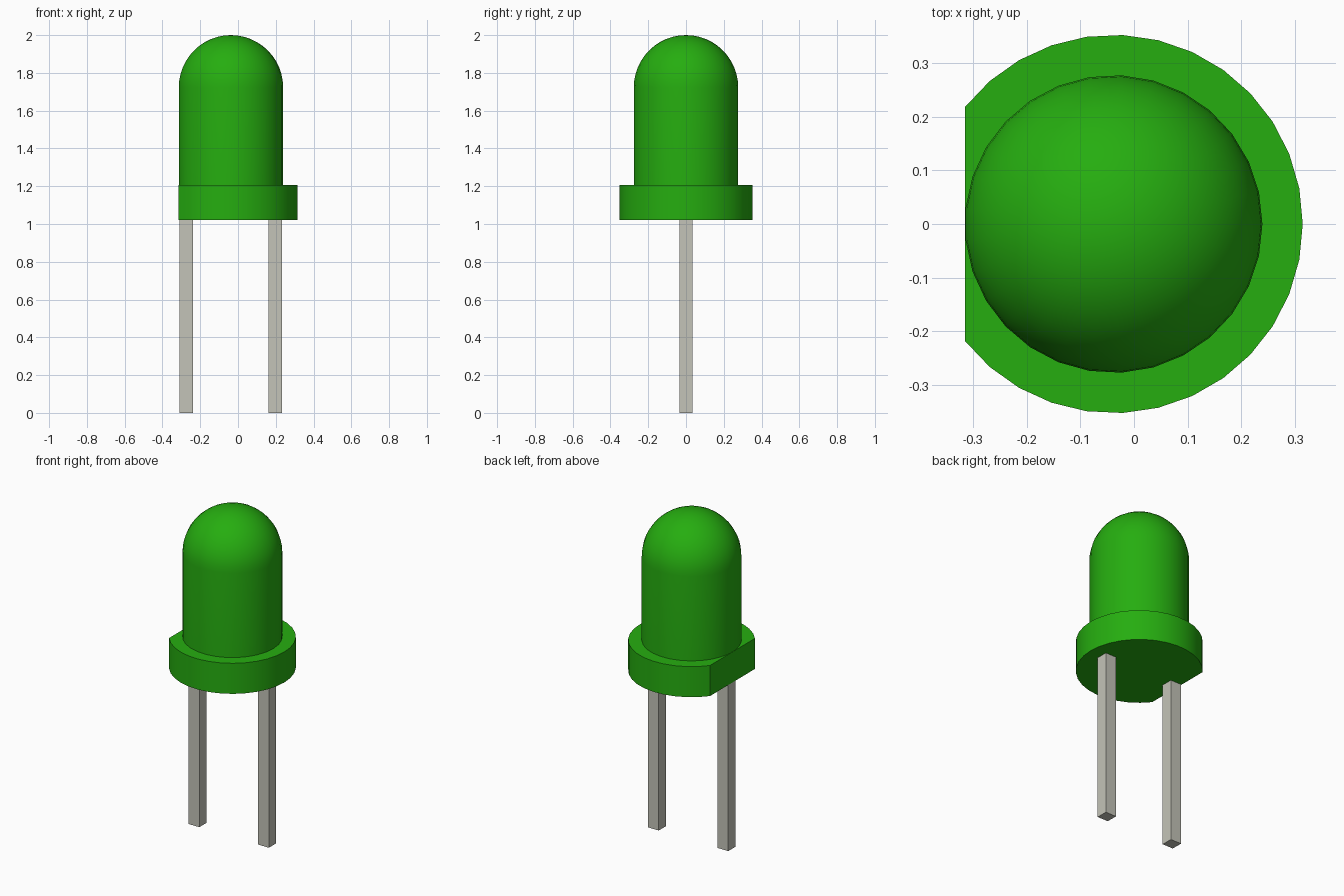
import bpy
import bmesh
from math import cos, sin, pi, radians

if "Cube" in bpy.data.objects:
    bpy.data.objects.remove(bpy.data.objects["Cube"], do_unlink=True)

CX = -0.038          # axis of the lens and rim
LENS_R, RIM_R = 0.277, 0.352
RIM_BOTTOM, RIM_TOP, TOP = 1.02, 1.207, 2.0


def material(name, colour):
    mat = bpy.data.materials.new(name)
    mat.use_nodes = True
    mat.diffuse_color = (*colour, 1)
    mat.node_tree.nodes["Principled BSDF"].inputs["Base Color"].default_value = (*colour, 1)
    return mat


green = material("green plastic", (0.019, 0.42, 0.005))
metal = material("grey metal", (0.55, 0.55, 0.48))


def add_object(name, bm, mat, smooth_angle=None):
    bmesh.ops.recalc_face_normals(bm, faces=bm.faces)
    mesh = bpy.data.meshes.new(name)
    bm.to_mesh(mesh)
    bm.free()
    mesh.materials.append(mat)
    obj = bpy.data.objects.new(name, mesh)
    bpy.context.collection.objects.link(obj)
    if smooth_angle:
        bpy.ops.object.select_all(action="DESELECT")
        obj.select_set(True)
        bpy.context.view_layer.objects.active = obj
        bpy.ops.object.shade_smooth_by_angle(angle=radians(smooth_angle))
    return obj


# Lens: straight wall and hemispherical dome, turned around the axis
bm = bmesh.new()
dome_z = TOP - LENS_R
steps = 12
profile = [(LENS_R, RIM_TOP)]
profile += [(LENS_R * cos(i * pi / 2 / steps), dome_z + LENS_R * sin(i * pi / 2 / steps))
            for i in range(steps + 1)]
verts = [bm.verts.new((CX + r, 0, z)) for r, z in profile]
edges = [bm.edges.new(pair) for pair in zip(verts, verts[1:])]
bmesh.ops.spin(bm, geom=verts + edges, cent=(CX, 0, 0), axis=(0, 0, 1),
               angle=2 * pi, steps=29)
bmesh.ops.remove_doubles(bm, verts=bm.verts, dist=0.0005)
add_object("lens", bm, green, 30)

# Rim: round plate with one flat side towards -x
bm = bmesh.new()
arc = [2 * pi * i / 33 for i in range(-13, 14)]
base = bm.faces.new([bm.verts.new((CX + RIM_R * cos(a), RIM_R * sin(a), RIM_BOTTOM))
                     for a in arc])
extruded = bmesh.ops.extrude_face_region(bm, geom=[base], use_keep_orig=True)["geom"]
bmesh.ops.translate(bm, vec=(0, 0, RIM_TOP - RIM_BOTTOM),
                    verts=[v for v in extruded if isinstance(v, bmesh.types.BMVert)])
add_object("rim", bm, green, 30)

# Leads: two square pins
for name, x in (("right_lead", -0.274), ("left_lead", 0.197)):
    bm = bmesh.new()
    bmesh.ops.create_cube(bm, size=1)
    bmesh.ops.scale(bm, vec=(0.073, 0.07, RIM_BOTTOM), verts=bm.verts)
    bmesh.ops.translate(bm, vec=(x, 0, RIM_BOTTOM / 2), verts=bm.verts)
    add_object(name, bm, metal)
